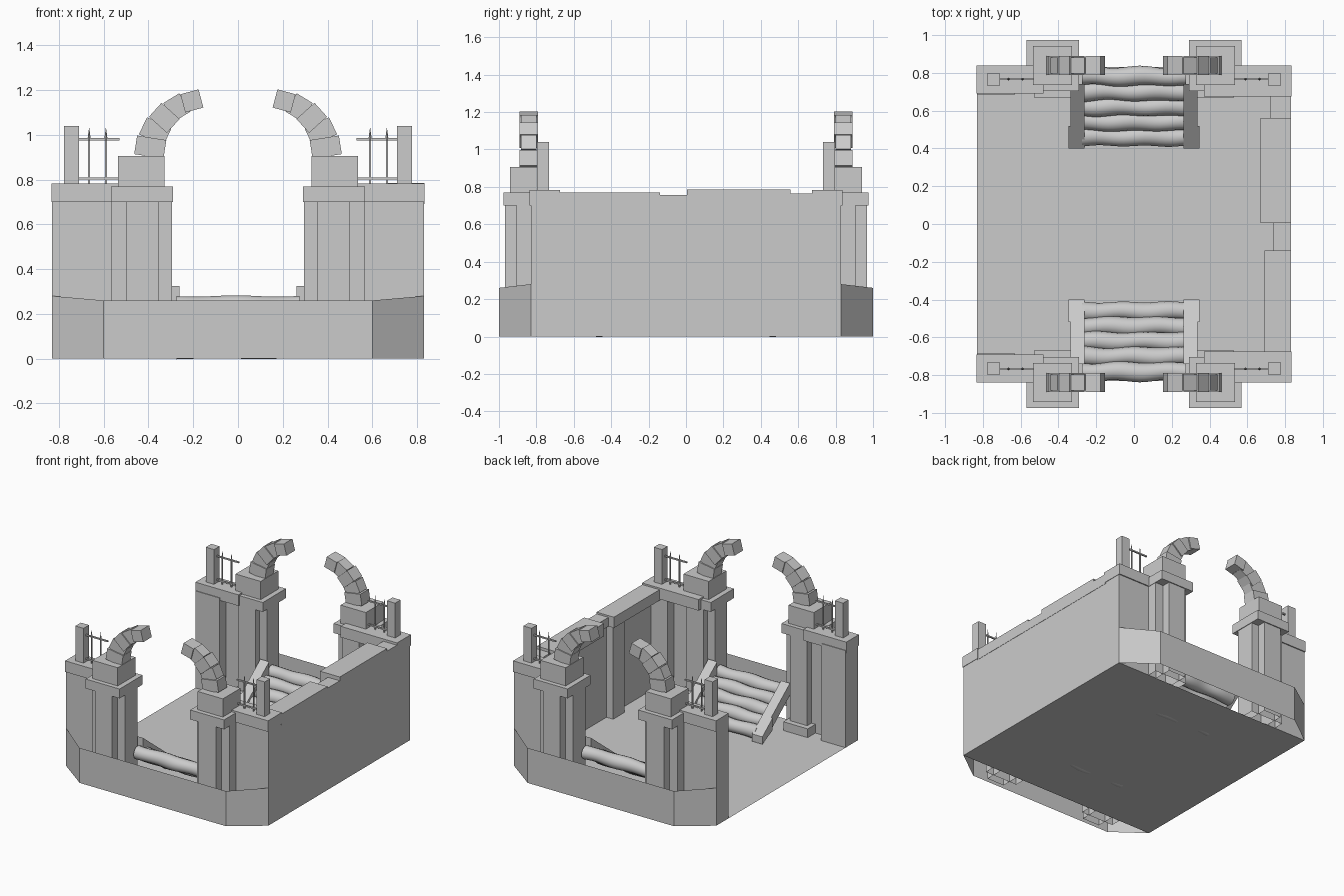
import bpy, bmesh, math
from mathutils import Matrix, Vector

cube = bpy.data.objects.get("Cube")
if cube:
    bpy.data.objects.remove(cube)

stone = bpy.data.materials.new("grey stone")
stone.use_nodes = True
stone.diffuse_color = (0.6, 0.6, 0.6, 1)
stone.node_tree.nodes["Principled BSDF"].inputs["Base Color"].default_value = (0.6, 0.6, 0.6, 1)


def finish(bm, name, mirror=(1, 1), closed=True):
    bm.transform(Matrix.Diagonal((mirror[0], mirror[1], 1, 1)))
    if closed:
        bmesh.ops.recalc_face_normals(bm, faces=bm.faces)
    mesh = bpy.data.meshes.new(name)
    bm.to_mesh(mesh)
    bm.free()
    mesh.materials.append(stone)
    obj = bpy.data.objects.new(name, mesh)
    bpy.context.collection.objects.link(obj)
    return obj


def add_box(bm, x0, x1, y0, y1, z0, z1, open_bottom=False, turn=None):
    size = Matrix.Diagonal((x1 - x0, y1 - y0, z1 - z0, 1))
    place = Matrix.Translation(((x0 + x1) / 2, (y0 + y1) / 2, (z0 + z1) / 2))
    made = bmesh.ops.create_cube(bm, size=1, matrix=place @ (turn or Matrix()) @ size)
    if open_bottom:
        faces = {f for v in made["verts"] for f in v.link_faces}
        low = min(faces, key=lambda f: f.calc_center_median().z)
        bmesh.ops.delete(bm, geom=[low], context="FACES_ONLY")


def boxes(name, specs, mirror=(1, 1), open_bottom=False):
    bm = bmesh.new()
    for spec in specs:
        add_box(bm, *spec, open_bottom=open_bottom)
    return finish(bm, name, mirror)


def arch(name, mirror):
    # Broken arch: tapering blocks turned along a circle
    bm = bmesh.new()
    for i in range(5):
        a = math.radians(9 + 16.5 * i)
        x, z = 0.14 + 0.255 * math.cos(a), 0.905 + 0.255 * math.sin(a)
        w, d = 0.066 - 0.006 * i, 0.05 - 0.008 * (i % 2)
        add_box(bm, x - w, x + w, 0.84 - d, 0.84 + d, z - 0.042, z + 0.042,
                turn=Matrix.Rotation(-a, 4, "Y"))
    finish(bm, name, mirror)


def fence(name, mirror):
    # Two rails with pointed bars
    bm = bmesh.new()
    for z in (0.805, 0.98):
        add_box(bm, 0.53, 0.72, 0.762, 0.772, z - 0.005, z + 0.005)
    for x in (0.59, 0.665):
        add_box(bm, x - 0.004, x + 0.004, 0.763, 0.771, 0.78, 0.98)
        bmesh.ops.create_cone(bm, cap_ends=True, segments=4, radius1=0.008, radius2=0,
                              depth=0.06, matrix=Matrix.Translation((x, 0.767, 1.005)))
    finish(bm, name, mirror)


def stair_rail(name, mirror):
    # Sloping kerb in two lengths, the upper one slightly narrower
    bm = bmesh.new()
    for y0, y1, wide in ((0.4, 0.52, 0.347), (0.52, 0.74, 0.335)):
        top = [0.06 + (y - 0.4) * 0.78 for y in (y0, y1)]
        outline = [(y0, top[0]), (y1, top[1]), (y1, top[1] - 0.09), (y0, max(0.005, top[0] - 0.09))]
        face = bm.faces.new([bm.verts.new((0.262, y, z)) for y, z in outline])
        out = bmesh.ops.extrude_face_region(bm, geom=[face])
        moved = [v for v in out["geom"] if isinstance(v, bmesh.types.BMVert)]
        bmesh.ops.translate(bm, verts=moved, vec=(wide - 0.262, 0, 0))
    finish(bm, name, mirror)


def wavy_steps(name, mirror):
    # Worn rounded treads climbing to the gate
    bm = bmesh.new()
    along, around = 20, 14
    for i in range(5):
        rings = []
        for s in range(along + 1):
            x = -0.275 + 0.55 * s / along
            r = 0.049 + 0.003 * math.sin(17 * x + 2 * i)
            cy = 0.462 + 0.08 * i + 0.005 * math.sin(23 * x + 1.7 * i)
            cz = 0.048 + 0.046 * i
            rings.append([bm.verts.new((x, cy + r * math.cos(t), cz + r * math.sin(t)))
                          for t in (math.tau * k / around for k in range(around))])
        for a, b in zip(rings, rings[1:]):
            for k in range(around):
                n = (k + 1) % around
                bm.faces.new((a[k], a[n], b[n], b[k]))
        bm.faces.new(rings[0])
        bm.faces.new(rings[-1])
    obj = finish(bm, name, mirror)
    bpy.ops.object.select_all(action="DESELECT")
    obj.select_set(True)
    bpy.context.view_layer.objects.active = obj
    bpy.ops.object.shade_smooth_by_angle(angle=math.radians(40))


def skirt(name, sy):
    # Low open screen with canted ends
    bm = bmesh.new()
    path = [(-0.83, 0.83, 0.28), (-0.6, 1, 0.26), (0.6, 1, 0.26), (0.83, 0.83, 0.28)]
    pairs = [(bm.verts.new((x, y * sy, 0)), bm.verts.new((x, y * sy, z))) for x, y, z in path]
    for a, b in zip(pairs, pairs[1:]):
        bm.faces.new((a[0], b[0], b[1], a[1]))
    bm.normal_update()
    for f in bm.faces:
        if f.normal.y * sy < 0:
            f.normal_flip()
    finish(bm, name, closed=False)


# Floor sheet
bm = bmesh.new()
bmesh.ops.create_grid(bm, x_segments=1, y_segments=1, size=0.83)
finish(bm, "courtyard_floor", closed=False)

# Gate ends, repeated in the four corners
for sy, end in ((-1, "front"), (1, "back")):
    skirt(end + "_skirt", sy)
    wavy_steps(end + "_steps", (1, sy))
    for sx, side in ((1, "left"), (-1, "right")):
        m, tag = (sx, sy), f"{end}_{side}_"
        boxes(tag + "wall", [(0.5, 0.83, 0.76, 0.83, 0, 0.72),
                             (0.63, 0.83, 0.685, 0.83, 0, 0.72)], m)
        boxes(tag + "wall_cap", [(0.37 if sx > 0 else 0.48, 0.833,
                                  0.675 if sx > 0 else 0.69, 0.838, 0.7, 0.782)], m)
        boxes(tag + "pillar", [(0.295, 0.565, 0.76, 0.905, 0, 0.72),
                               (0.355, 0.498, 0.71, 0.968, 0, 0.72)], m, True)
        boxes(tag + "pillar_foot", [(0.33, 0.53, 0.67, 0.76, 0, 0.065)], m)
        boxes(tag + "pillar_cap", [(0.29, 0.568, 0.705, 0.975, 0.7, 0.77)], m)
        boxes(tag + "arch_base", [(0.328, 0.535, 0.735, 0.942, 0.77, 0.905)], m)
        boxes(tag + "fence_post", [(0.71, 0.777, 0.733, 0.797, 0.78, 1.04)], m)
        arch(tag + "broken_arch", m)
        fence(tag + "fence", m)
        stair_rail(tag + "stair_rail", m)

# Long side wall with uneven coping stones
boxes("side_wall", [(0.765, 0.83, -0.7, 0.7, 0, 0.72)])
boxes("side_wall_pilaster", [(0.71, 0.78, -0.29, -0.16, 0, 0.72)])
boxes("side_wall_coping", [(0.69, 0.832, -0.68, -0.14, 0.69, 0.77),
                           (0.735, 0.832, -0.14, 0.01, 0.69, 0.757),
                           (0.67, 0.832, 0.005, 0.56, 0.69, 0.785),
                           (0.72, 0.832, 0.56, 0.69, 0.69, 0.765)])
